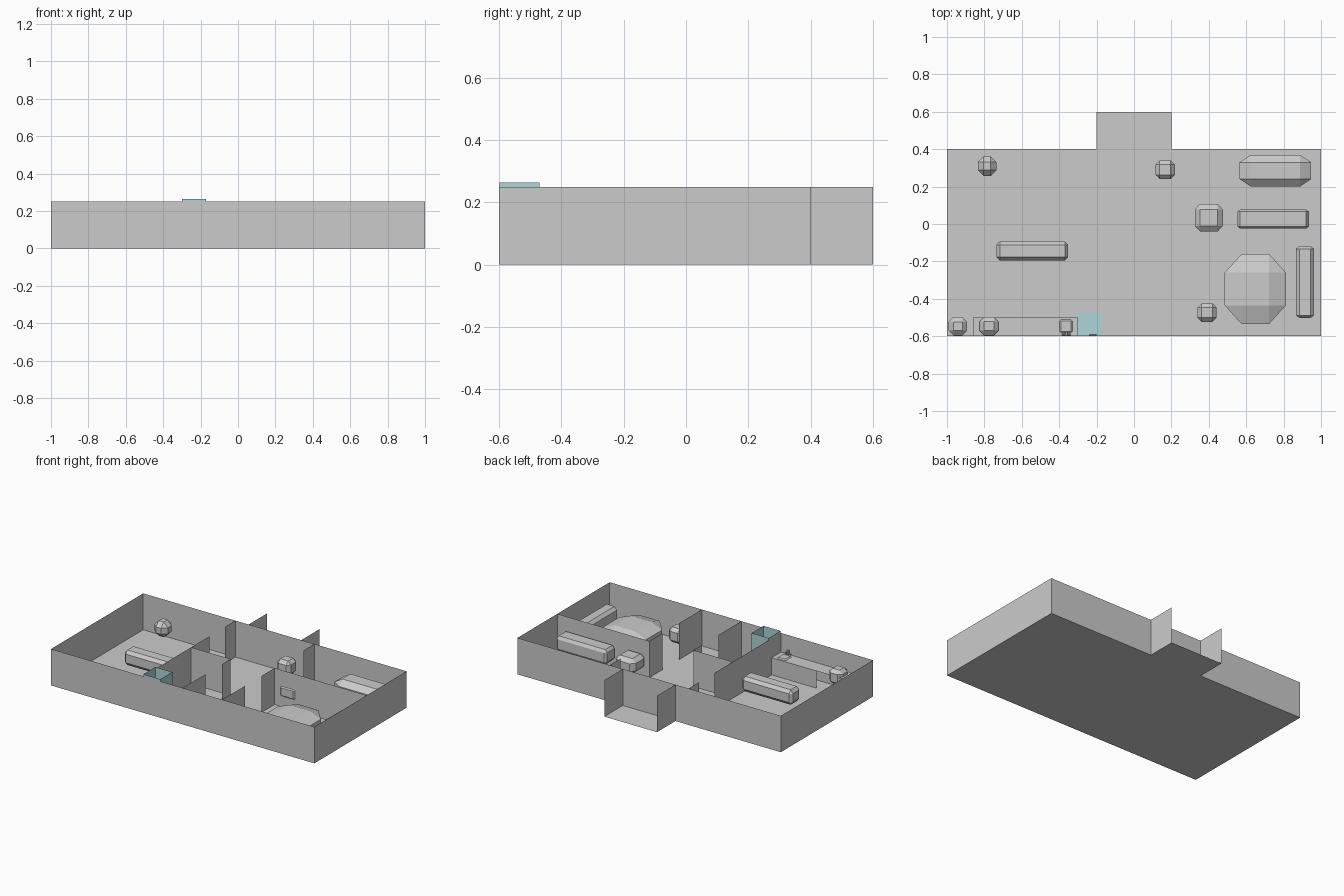
import bpy, bmesh
from itertools import product

if "Cube" in bpy.data.objects:
    bpy.data.objects.remove(bpy.data.objects["Cube"])

H = 0.25  # wall height


def finish(name, bm, mat=None):
    me = bpy.data.meshes.new(name)
    bm.to_mesh(me)
    bm.free()
    ob = bpy.data.objects.new(name, me)
    bpy.context.collection.objects.link(ob)
    if mat:
        me.materials.append(mat)
    return ob


def quads(name, faces, mat=None):
    bm = bmesh.new()
    for f in faces:
        bm.faces.new([bm.verts.new(p) for p in f])
    bmesh.ops.remove_doubles(bm, verts=bm.verts, dist=1e-5)
    return finish(name, bm, mat)


def flat(x0, x1, y0, y1, z):
    return [(x0, y0, z), (x1, y0, z), (x1, y1, z), (x0, y1, z)]


def upright(x0, y0, x1, y1, z0=0, z1=H):
    return [(x0, y0, z0), (x1, y1, z0), (x1, y1, z1), (x0, y0, z1)]


def soft_box(name, x0, x1, y0, y1, c, z0=0.055, z1=0.158):
    """Box with chamfered edges and corners; c = chamfer per axis."""
    h = ((x1 - x0) / 2, (y1 - y0) / 2, (z1 - z0) / 2)
    mid = ((x0 + x1) / 2, (y0 + y1) / 2, (z0 + z1) / 2)
    bm = bmesh.new()
    for s in product((-1, 1), repeat=3):
        for keep in range(3):
            bm.verts.new([mid[i] + s[i] * (h[i] - (0 if i == keep else c[i]))
                          for i in range(3)])
    bmesh.ops.convex_hull(bm, input=bm.verts)
    bmesh.ops.dissolve_limit(bm, angle_limit=0.01, verts=bm.verts, edges=bm.edges)
    return finish(name, bm)


# floors
quads("floor", [flat(-1, 1, -0.6, 0.4, 0), flat(-0.2, 0.2, 0.4, 0.6, 0)])

# outer walls and porch sides
quads("outer_walls", [upright(-1, -0.6, 1, -0.6), upright(1, -0.6, 1, 0.4),
                      upright(1, 0.4, -1, 0.4), upright(-1, 0.4, -1, -0.6)])
quads("porch_walls", [upright(s * 0.2, 0.4, s * 0.2, 0.6) for s in (-1, 1)])

# inner walls, with gaps for the doorways
quads("left_room_wall", [upright(-0.3, -0.6, -0.3, 0.12), upright(-0.3, 0.285, -0.3, 0.4)])
quads("bath_walls", [upright(-0.3, -0.08, 0, -0.08), upright(0, -0.08, 0, -0.175),
                     upright(0, -0.35, 0, -0.6)])
quads("bedroom_walls", [upright(0.3, -0.6, 0.3, -0.35), upright(0.3, -0.175, 0.3, -0.032),
                        upright(0.3, -0.032, 1, -0.032)])
quads("right_room_wall", [upright(0.3, 0.28, 0.3, 0.4)])

# furniture
s = (0.022, 0.022, 0.022)
soft_box("bed", 0.485, 0.812, -0.535, -0.16, (0.09, 0.10, 0.035))
soft_box("sofa", 0.565, 0.947, 0.20, 0.37, (0.06, 0.04, 0.035))
soft_box("sideboard", 0.553, 0.935, -0.025, 0.078, (0.015, 0.012, 0.02))
soft_box("wardrobe", 0.865, 0.963, -0.503, -0.118, (0.02, 0.015, 0.02))
soft_box("couch", -0.735, -0.352, -0.195, -0.093, (0.018, 0.018, 0.022))
soft_box("armchair", 0.325, 0.475, -0.04, 0.108, (0.028, 0.03, 0.025))
soft_box("hall_stool", 0.115, 0.218, 0.24, 0.34, s)
soft_box("nightstand", 0.34, 0.442, -0.523, -0.425, s)
soft_box("plant_ball", -0.835, -0.735, 0.257, 0.362, (0.031, 0.031, 0.031))
soft_box("fridge", -0.992, -0.892, -0.595, -0.497, (0.026, 0.026, 0.024))
soft_box("stove", -0.826, -0.724, -0.595, -0.497, (0.025, 0.025, 0.022))

# kitchen counter
quads("counter", [flat(-0.86, -0.3, -0.6, -0.5, 0.118),
                  upright(-0.64, -0.5, -0.3, -0.5, 0, 0.118)])
soft_box("sink", -0.402, -0.325, -0.587, -0.507, (0.012, 0.012, 0.01), 0.07, 0.124)

# taps
soft_box("sink_tap", -0.369, -0.355, -0.598, -0.575, (0.003, 0.003, 0.003), 0.118, 0.152)
soft_box("sink_tap_bar", -0.385, -0.339, -0.596, -0.588, (0.002, 0.002, 0.002), 0.122, 0.130)
soft_box("shower_tap", -0.24, -0.2, -0.6, -0.588, (0.003, 0.003, 0.003), 0.11, 0.12)

# shower
glass = bpy.data.materials.new("pale_glass")
glass.diffuse_color = (0.42, 0.66, 0.69, 1)
glass.use_nodes = True
glass.node_tree.nodes["Principled BSDF"].inputs["Base Color"].default_value = glass.diffuse_color
x0, x1, y0, y1 = -0.299, -0.17, -0.599, -0.47
quads("shower", [flat(x0, x1, y0, y1, 0.006),
                 upright(x0, y0, x1, y0, 0.006, 0.264), upright(x1, y0, x1, y1, 0.006, 0.264),
                 upright(x1, y1, x0, y1, 0.006, 0.264), upright(x0, y1, x0, y0, 0.006, 0.264)], glass)
